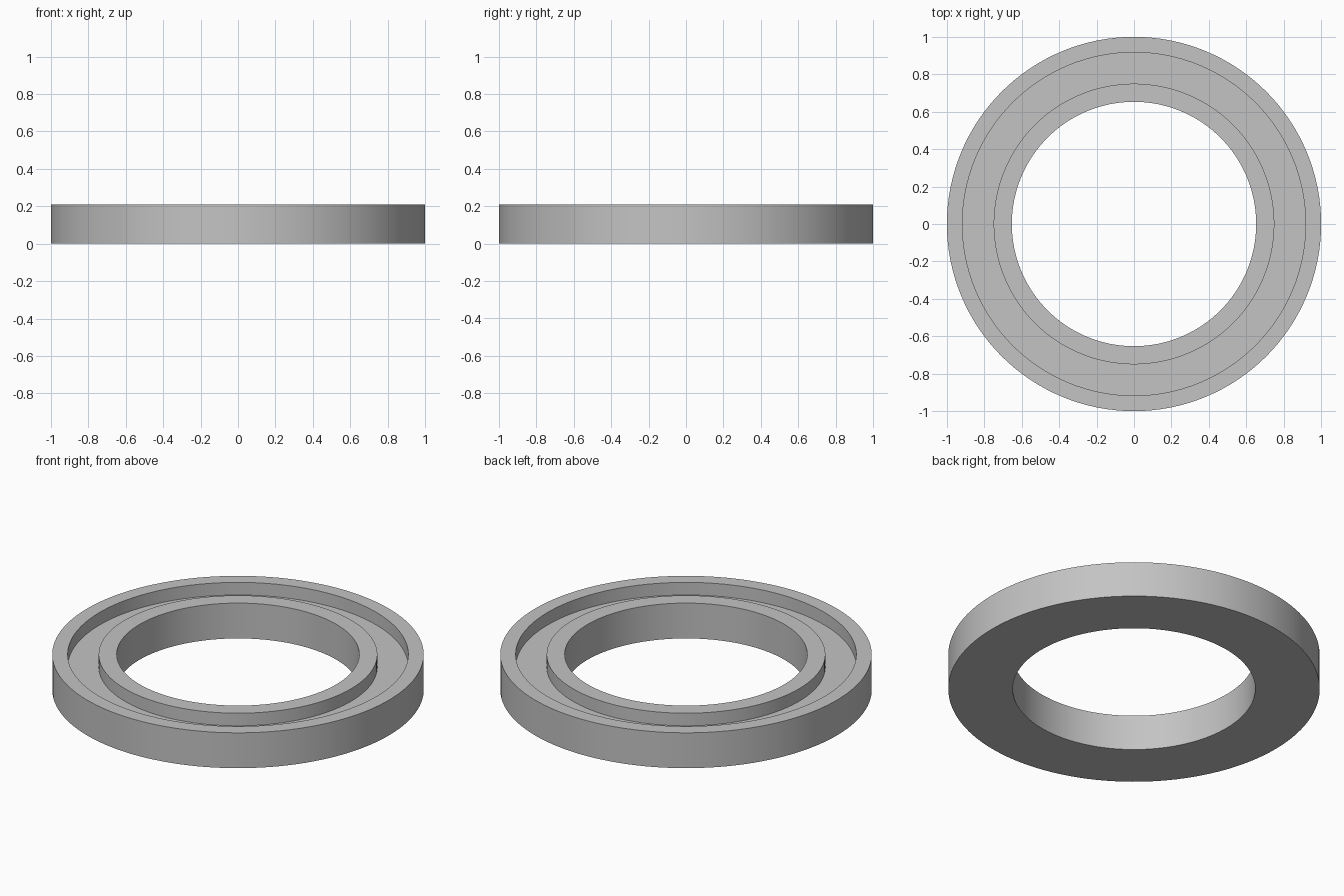
import bpy
import bmesh
from math import cos, sin, tau, radians

cube = bpy.data.objects.get("Cube")
if cube:
    bpy.data.objects.remove(cube, do_unlink=True)

SEGMENTS = 128
HEIGHT = 0.21
FLOOR = 0.135
R_HOLE, R_RIDGE, R_GROOVE, R_OUTER = 0.653, 0.75, 0.917, 1.0

# Single grey material
grey = bpy.data.materials.new("plain grey")
grey.use_nodes = True
colour = (0.55, 0.55, 0.55, 1)
grey.diffuse_color = colour
grey.node_tree.nodes["Principled BSDF"].inputs["Base Color"].default_value = colour


def lathe(name, profile):
    """Revolve a closed (radius, height) profile around z."""
    bm = bmesh.new()
    rings = []
    for i in range(SEGMENTS):
        a = tau * i / SEGMENTS
        rings.append([bm.verts.new((r * cos(a), r * sin(a), z)) for r, z in profile])
    count = len(profile)
    for i, ring in enumerate(rings):
        after = rings[(i + 1) % SEGMENTS]
        for j in range(count):
            k = (j + 1) % count
            bm.faces.new((ring[j], after[j], after[k], ring[k]))
    bmesh.ops.recalc_face_normals(bm, faces=bm.faces)
    mesh = bpy.data.meshes.new(name)
    bm.to_mesh(mesh)
    bm.free()
    mesh.materials.append(grey)
    obj = bpy.data.objects.new(name, mesh)
    bpy.context.collection.objects.link(obj)
    return obj


# Flat ring with a square groove between the outer rim and inner ridge
ring = lathe("grooved_ring", [
    (R_HOLE, 0), (R_OUTER, 0), (R_OUTER, HEIGHT), (R_GROOVE, HEIGHT),
    (R_GROOVE, FLOOR), (R_RIDGE, FLOOR), (R_RIDGE, HEIGHT), (R_HOLE, HEIGHT),
])

# Smooth curved walls, sharp corners
bpy.ops.object.select_all(action="DESELECT")
ring.select_set(True)
bpy.context.view_layer.objects.active = ring
bpy.ops.object.shade_smooth_by_angle(angle=radians(30))
